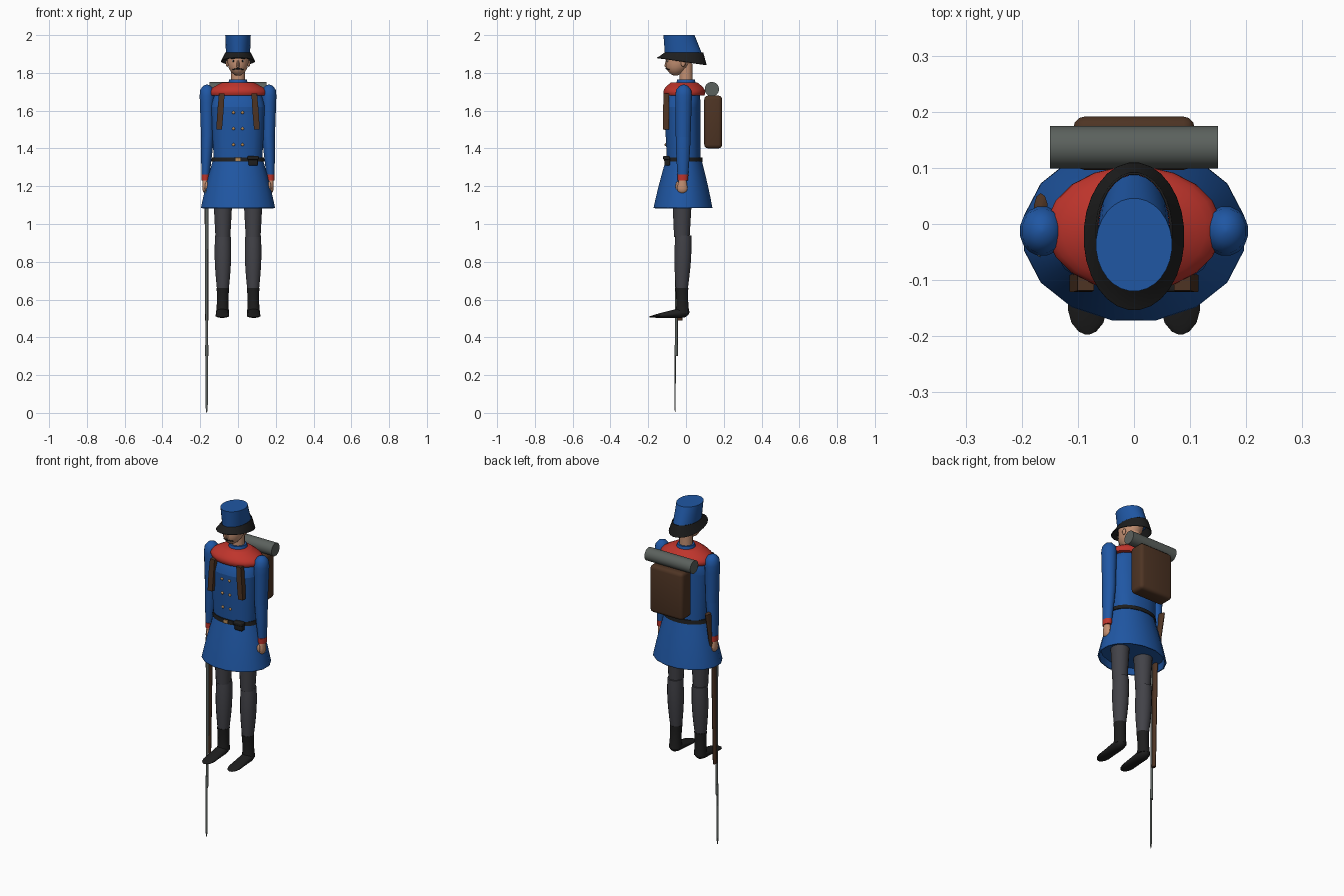
import bpy, bmesh, math
from mathutils import Vector

if "Cube" in bpy.data.objects:
    bpy.data.objects.remove(bpy.data.objects["Cube"], do_unlink=True)


def material(name, *rgb):
    mat = bpy.data.materials.new(name)
    mat.use_nodes = True
    mat.diffuse_color = (*rgb, 1)
    shader = mat.node_tree.nodes["Principled BSDF"]
    shader.inputs["Base Color"].default_value = (*rgb, 1)
    return mat


BLUE = material("coat blue", .014, .095, .37)
RED = material("collar red", .52, .035, .025)
BLACK = material("leather black", .013, .013, .013)
BROWN = material("wood brown", .075, .034, .017)
GREY = material("blanket grey", .105, .12, .11)
TROUSER = material("trouser grey", .055, .055, .065)
SKIN = material("skin", .55, .28, .17)
BRASS = material("brass", .5, .27, .1)
WHITE = material("eye white", .7, .66, .6)


def finish(name, bm, mat, mirror=False, wall=0):
    """Turn a bmesh into a shaded object, optionally mirrored or given a wall."""
    bmesh.ops.recalc_face_normals(bm, faces=bm.faces)
    mesh = bpy.data.meshes.new(name)
    bm.to_mesh(mesh)
    bm.free()
    mesh.materials.append(mat)
    obj = bpy.data.objects.new(name, mesh)
    bpy.context.collection.objects.link(obj)
    bpy.ops.object.select_all(action="DESELECT")
    obj.select_set(True)
    bpy.context.view_layer.objects.active = obj
    bpy.ops.object.shade_smooth_by_angle(angle=math.radians(45))
    if wall:
        obj.modifiers.new("wall", "SOLIDIFY").thickness = wall
    if mirror:
        obj.modifiers.new("mirror", "MIRROR").use_mirror_merge = False


def dome(distance, length):
    """Scale that rounds off an end over the given share of the part."""
    if distance >= length:
        return 1
    return max(.1, math.sqrt(1 - (1 - distance / length) ** 2))


def taper(name, mat, start, end, first, last, bulge=0, base=0, tip=0, axis="Z",
          sides=16, power=2, tilt=0, wall=0, mirror=False, steps=10):
    """Sweep an oval from start to end, blending its two radii."""
    bm = bmesh.new()
    along = "XYZ".index(axis)
    u, v = [i for i in range(3) if i != along]
    loops = []
    for step in range(steps + 1):
        t = (1 - math.cos(math.pi * step / steps)) / 2
        centre = Vector(start).lerp(Vector(end), t)
        scale = 1 + bulge * math.sin(math.pi * t)
        scale *= dome(t, base) * dome(1 - t, tip)
        radius = Vector(first).lerp(Vector(last), t) * scale
        loop = []
        for i in range(sides):
            angle = math.tau * (i + .5) / sides
            c, s = math.cos(angle), math.sin(angle)
            co = centre.copy()
            co[u] += radius.x * math.copysign(abs(c) ** (2 / power), c)
            co[v] += radius.y * math.copysign(abs(s) ** (2 / power), s)
            co.z += tilt * co.y * (1 - t)
            loop.append(bm.verts.new(co))
        loops.append(loop)
    for low, high in zip(loops, loops[1:]):
        for i in range(sides):
            j = (i + 1) % sides
            bm.faces.new((low[i], low[j], high[j], high[i]))
    if not wall:
        bm.faces.new(loops[0])
        bm.faces.new(loops[-1])
    finish(name, bm, mat, mirror, wall)


def solid(name, mat, centre, size, bevel=0, round_shape=False, mirror=False):
    """Make a ball or a bevelled block of the given full size."""
    bm = bmesh.new()
    if round_shape:
        bmesh.ops.create_uvsphere(bm, u_segments=12, v_segments=8, radius=.5)
    else:
        bmesh.ops.create_cube(bm, size=1)
    bmesh.ops.scale(bm, vec=size, verts=bm.verts)
    bmesh.ops.translate(bm, vec=centre, verts=bm.verts)
    if bevel:
        bmesh.ops.bevel(bm, geom=bm.edges[:], offset=bevel, segments=3,
                        profile=.5, affect="EDGES")
    finish(name, bm, mat, mirror)


def ball(name, mat, centre, size, mirror=True):
    solid(name, mat, centre, size, round_shape=True, mirror=mirror)


# Coat
taper("torso", BLUE, (0, -.012, 1.33), (0, -.02, 1.62), (.13, .09), (.145, .097), power=2.4)
taper("shoulders", BLUE, (0, -.02, 1.62), (0, 0, 1.745), (.145, .097), (.08, .055),
      bulge=.1, power=2.4)
taper("skirt", BLUE, (0, -.012, 1.35), (0, -.016, 1.085), (.132, .094), (.2, .159),
      bulge=.02, wall=.008)
taper("skirt_lining", BLUE, (0, -.012, 1.34), (0, -.016, 1.12), (.12, .085), (.188, .145))
taper("belt", BLACK, (0, -.012, 1.33), (0, -.012, 1.353), (.143, .102), (.139, .099), sides=24)
solid("buckle", BRASS, (0, -.113, 1.342), (.026, .008, .018), bevel=.002)
solid("belt_pouch", BLACK, (.08, -.1, 1.332), (.05, .03, .045), bevel=.006)
solid("pouch_flap", BLACK, (.08, -.104, 1.35), (.06, .034, .02), bevel=.005)
taper("shoulder_collar", RED, (0, -.008, 1.68), (0, -.01, 1.75), (.152, .106), (.085, .07),
      bulge=.22, sides=20)
taper("neck_collar", BLUE, (0, 0, 1.73), (0, 0, 1.765), (.058, .056), (.047, .047))

# Buttons in two columns
for z in (1.42, 1.505, 1.59):
    ball("button_pair", BRASS, (.024, -.107 - (z - 1.42) / 20, z), (.016, .012, .016))

# Head and face
taper("neck", SKIN, (0, 0, 1.74), (0, 0, 1.85), (.037, .036), (.037, .036))
taper("head", SKIN, (0, -.057, 1.785), (0, -.02, 1.915), (.042, .046), (.06, .08),
      bulge=.08, base=.4, sides=20)
taper("nose", SKIN, (0, -.103, 1.828), (0, -.098, 1.88), (.011, .015), (.005, .006),
      base=.3, sides=8)
taper("moustache", BLACK, (0, -.1, 1.823), (.03, -.09, 1.818), (.009, .006), (.005, .002),
      axis="X", sides=8, mirror=True)
ball("eyes", WHITE, (.024, -.097, 1.863), (.018, .008, .01))
ball("pupils", BLACK, (.024, -.1, 1.863), (.008, .006, .009))
solid("eyebrows", BLACK, (.025, -.099, 1.875), (.022, .006, .004), mirror=True)
ball("ears", SKIN, (.057, -.015, 1.85), (.016, .024, .036))

# Hat
taper("hat_brim", BLACK, (0, -.022, 1.858), (0, -.012, 1.907), (.09, .132), (.068, .104),
      tilt=-.15, wall=.004, sides=28)
taper("hat_crown", BLUE, (0, -.012, 1.895), (0, -.037, 2), (.064, .1), (.068, .083), sides=28)

# Arms
SHOULDER, ELBOW, WRIST = (.164, -.012, 1.738), (.162, -.015, 1.46), (.172, -.017, 1.25)
taper("upper_arms", BLUE, ELBOW, SHOULDER, (.034, .04), (.042, .046), tip=.18, mirror=True)
taper("forearms", BLUE, WRIST, ELBOW, (.021, .028), (.034, .04), bulge=.05, mirror=True)
taper("cuffs", RED, (.173, -.017, 1.23), (.172, -.017, 1.262), (.021, .028), (.023, .03),
      mirror=True)
taper("hands", SKIN, (.174, -.02, 1.162), (.173, -.018, 1.24), (.016, .033), (.015, .02),
      base=.4, sides=12, mirror=True)
ball("thumbs", SKIN, (.166, -.045, 1.2), (.018, .02, .05))

# Legs
taper("thighs", TROUSER, (.08, -.022, .93), (.08, -.02, 1.2), (.04, .042), (.055, .056),
      mirror=True)
taper("shins", TROUSER, (.08, -.022, .655), (.08, -.014, .94), (.032, .032), (.042, .043),
      bulge=.18, mirror=True)
taper("boots", BLACK, (.082, -.018, .53), (.08, -.022, .662), (.035, .036), (.034, .035),
      bulge=-.1, mirror=True)
taper("shoes", BLACK, (.083, .018, .535), (.083, -.197, .508), (.033, .033), (.037, .005),
      base=.2, tip=.25, axis="Y", mirror=True)

# Backpack, chest straps and blanket roll
solid("backpack", BROWN, (0, .144, 1.54), (.216, .095, .28), bevel=.02)
taper("chest_straps", BROWN, (.1, -.106, 1.5), (.086, -.104, 1.69), (.016, .016), (.016, .016),
      bulge=.1, sides=4, power=8, mirror=True)
taper("blanket_roll", GREY, (-.15, .137, 1.714), (.15, .137, 1.714), (.038, .038), (.038, .038),
      axis="X", sides=24, steps=1)

# Musket carried muzzle down
X = -.166
taper("musket_stock", BROWN, (X, -.033, .49), (X, -.022, 1.15), (.009, .014), (.011, .019), sides=10)
taper("musket_butt", BROWN, (X, -.022, 1.12), (X, .027, 1.41), (.011, .019), (.013, .03),
      tip=.03, sides=10)
taper("musket_barrel", GREY, (X, -.051, .3), (X, -.049, 1.18), (.007, .007), (.01, .01), sides=10)
taper("bayonet_socket", GREY, (X, -.052, .3), (X, -.052, .36), (.009, .009), (.009, .009), sides=10)
taper("bayonet", GREY, (X, -.058, 0), (X, -.057, .31), (.007, .003), (.007, .004),
      base=.2, sides=8)
